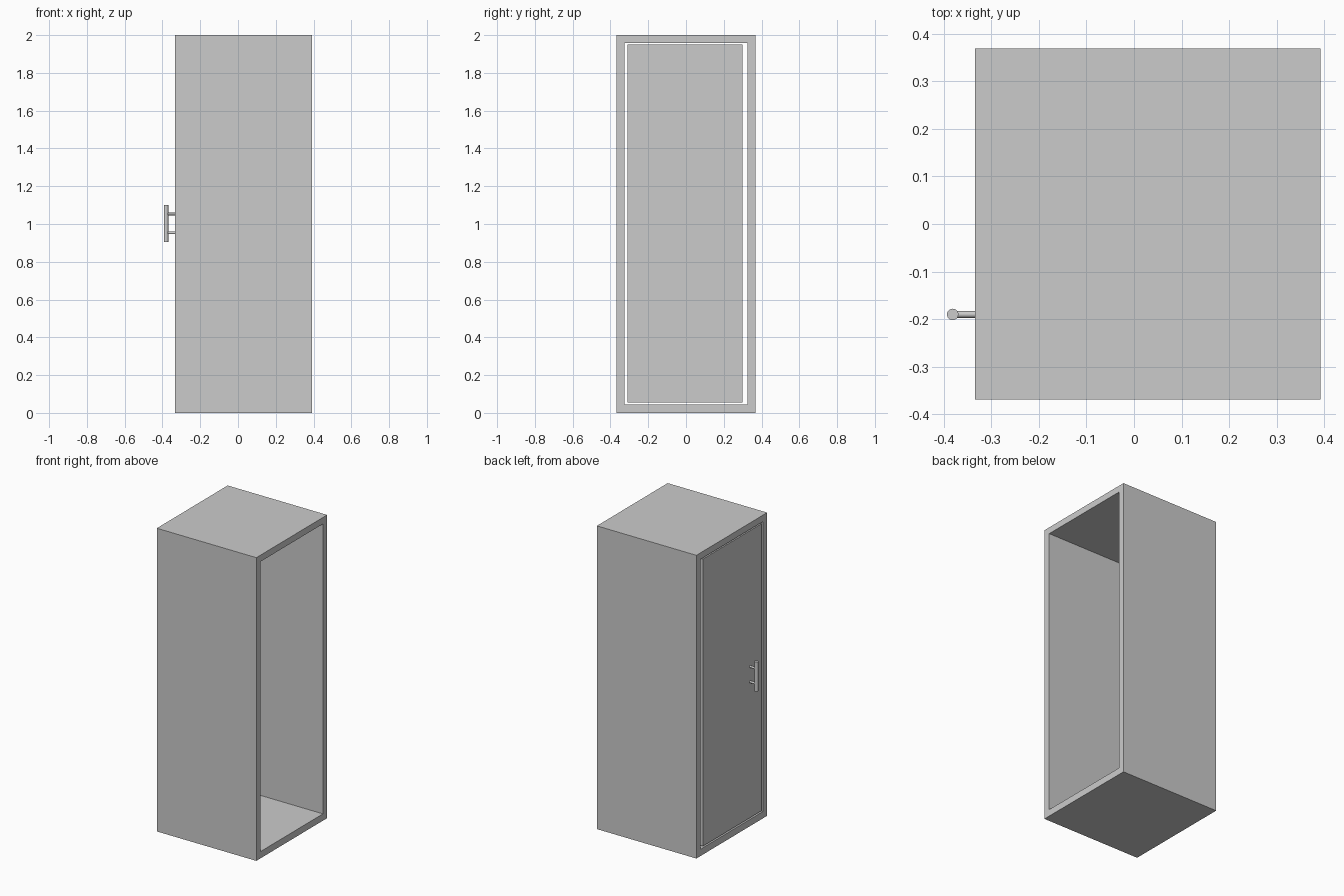
import bpy
import math

if "Cube" in bpy.data.objects:
    bpy.data.objects.remove(bpy.data.objects["Cube"], do_unlink=True)

# One plain grey for every part
grey = bpy.data.materials.new("light_grey")
grey.use_nodes = True
colour = (0.6, 0.6, 0.6, 1)
grey.diffuse_color = colour
grey.node_tree.nodes["Principled BSDF"].inputs["Base Color"].default_value = colour


def box(name, low, high):
    """Axis-aligned box between two corners."""
    centre = [(a + b) / 2 for a, b in zip(low, high)]
    bpy.ops.mesh.primitive_cube_add(size=1, location=centre)
    obj = bpy.context.object
    obj.name = name
    obj.scale = [b - a for a, b in zip(low, high)]
    bpy.ops.object.transform_apply(location=False, rotation=False, scale=True)
    obj.data.materials.append(grey)
    return obj


def rod(name, centre, radius, length, tilt=0):
    """Smooth cylinder, upright or tilted about y."""
    bpy.ops.mesh.primitive_cylinder_add(vertices=32, radius=radius, depth=length,
                                        location=centre, rotation=(0, tilt, 0))
    obj = bpy.context.object
    obj.name = name
    obj.data.materials.append(grey)
    bpy.ops.object.shade_smooth_by_angle()
    return obj


FACE, REAR = -0.334, 0.392      # door side and open side
SIDE, INNER = 0.369, 0.325      # outer and inner half widths
FLOOR, CEILING, TOP = 0.045, 1.957, 2.0

# Cabinet shell: a rectangular tube, open at the far end
shell = box("cabinet_shell", (FACE, -SIDE, 0), (REAR, SIDE, TOP))
cutter = box("shell_cutter", (FACE - 0.1, -INNER, FLOOR), (REAR + 0.1, INNER, CEILING))
cutter.hide_render = True
cut = shell.modifiers.new("hollow", "BOOLEAN")
cut.operation = "DIFFERENCE"
cut.solver = "EXACT"
cut.object = cutter
bpy.context.view_layer.objects.active = shell
bpy.ops.object.modifier_apply(modifier=cut.name)
bpy.data.objects.remove(cutter, do_unlink=True)

# Door panel, flush with the shell and separated by a thin gap
box("door", (FACE, -0.311, 0.055), (FACE + 0.04, 0.3, 1.949))

# Pull handle: upright bar on two short posts
HANDLE_X, HANDLE_Y, HANDLE_Z = -0.381, -0.19, 1.003
rod("handle_bar", (HANDLE_X, HANDLE_Y, HANDLE_Z), 0.012, 0.196)
for label, offset in (("lower", -0.05), ("upper", 0.05)):
    rod(f"{label}_handle_post", ((HANDLE_X + FACE) / 2, HANDLE_Y, HANDLE_Z + offset),
        0.007, FACE - HANDLE_X, math.pi / 2)
